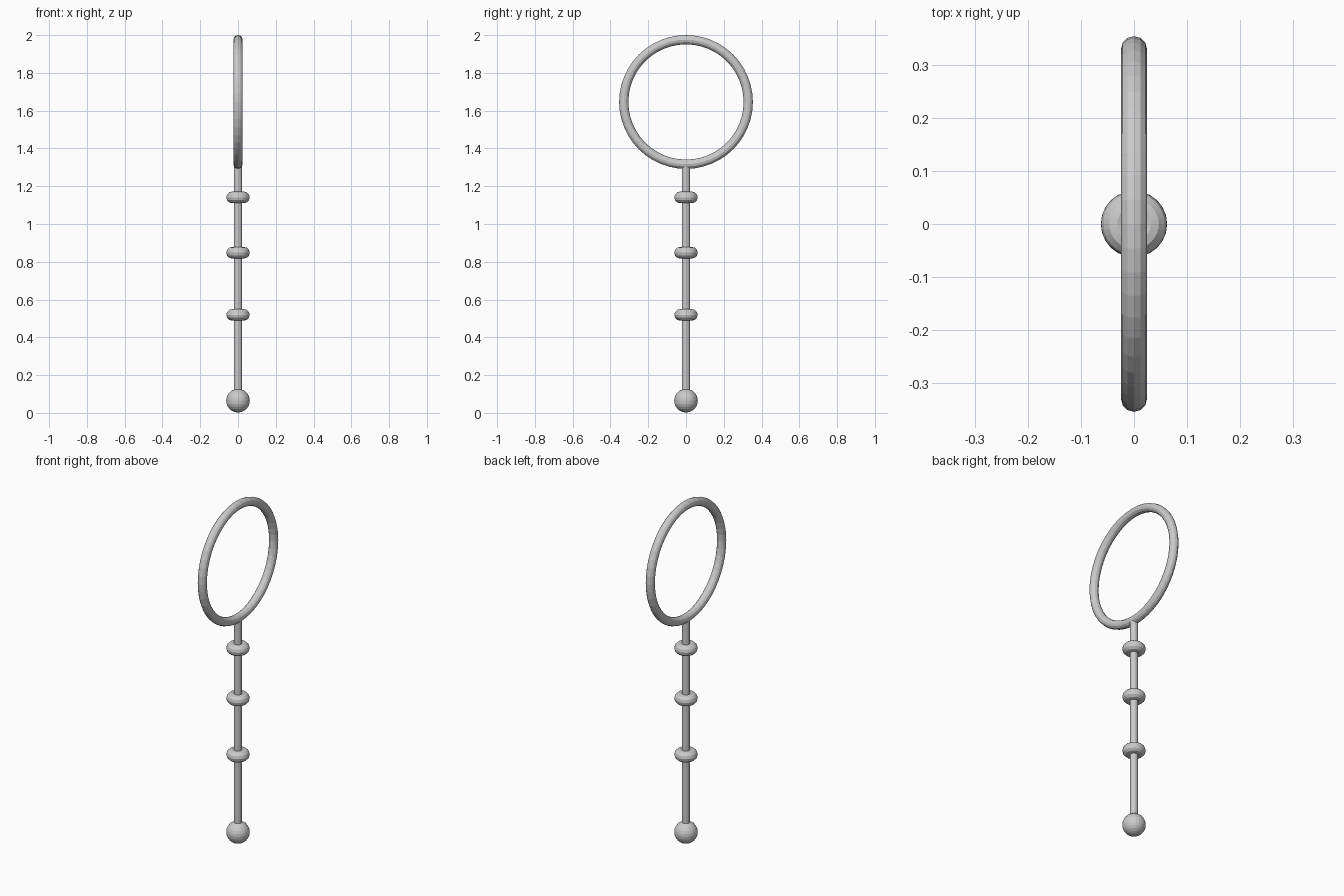
import bpy
from math import pi

if "Cube" in bpy.data.objects:
    bpy.data.objects.remove(bpy.data.objects["Cube"])

ROD_R = 0.0215


def torus(name, z, major, minor, seg, minor_seg, rot=(0, 0, 0)):
    bpy.ops.mesh.primitive_torus_add(
        major_segments=seg, minor_segments=minor_seg,
        major_radius=major, minor_radius=minor,
        location=(0, 0, z), rotation=rot)
    bpy.context.object.name = name


# Large hoop standing in the YZ plane
torus("hoop", 1.646, 0.3295, 0.0245, 48, 12, (0, pi / 2, 0))

# Straight handle from the ball to the hoop
z0, z1 = 0.06, 1.312
bpy.ops.mesh.primitive_cylinder_add(
    vertices=16, radius=ROD_R, depth=z1 - z0, location=(0, 0, (z0 + z1) / 2))
bpy.context.object.name = "handle_rod"

# Rounded collars along the handle
for i, z in enumerate((0.519, 0.848, 1.141)):
    torus(f"collar_{i + 1}", z, 0.0315, 0.0305, 32, 12)

# Ball at the foot
bpy.ops.mesh.primitive_uv_sphere_add(
    segments=24, ring_count=12, radius=0.0625, location=(0, 0, 0.0645))
bpy.context.object.name = "end_ball"
